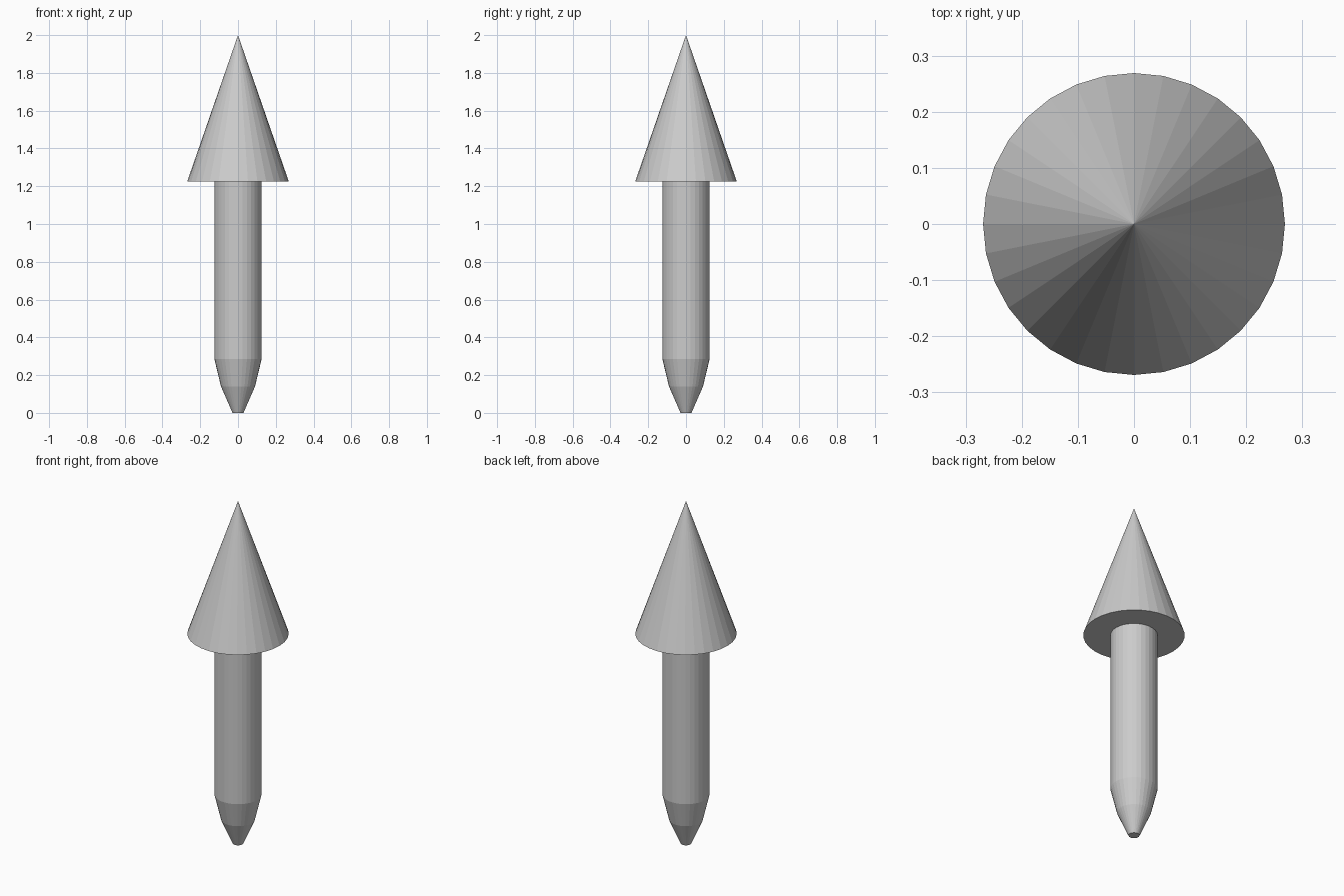
import bpy, bmesh
from math import cos, sin, tau

if "Cube" in bpy.data.objects:
    bpy.data.objects.remove(bpy.data.objects["Cube"])

SIDES = 32


def lathe(name, profile):
    """Revolve (radius, z) points around z; radius 0 closes to a point."""
    bm = bmesh.new()
    rings = []
    for r, z in profile:
        count = SIDES if r > 0 else 1
        rings.append([bm.verts.new((r * cos(tau * i / SIDES), r * sin(tau * i / SIDES), z))
                      for i in range(count)])
    for low, high in zip(rings, rings[1:]):
        for i in range(SIDES):
            j = (i + 1) % SIDES
            if len(high) == 1:
                bm.faces.new((low[i], low[j], high[0]))
            elif len(low) == 1:
                bm.faces.new((low[0], high[j], high[i]))
            else:
                bm.faces.new((low[i], low[j], high[j], high[i]))
    # Flat cap under the lowest ring
    if len(rings[0]) > 1:
        bm.faces.new(rings[0][::-1])
    mesh = bpy.data.meshes.new(name)
    bm.to_mesh(mesh)
    bm.free()
    obj = bpy.data.objects.new(name, mesh)
    bpy.context.collection.objects.link(obj)
    return obj


# Round shaft with a two-step tapered, blunt lower end
lathe("shaft", [(0.029, 0), (0.09, 0.14), (0.125, 0.285), (0.125, 1.225)])

# Cone-shaped head with a flat underside
lathe("arrow_head", [(0.269, 1.225), (0, 2.0)])
